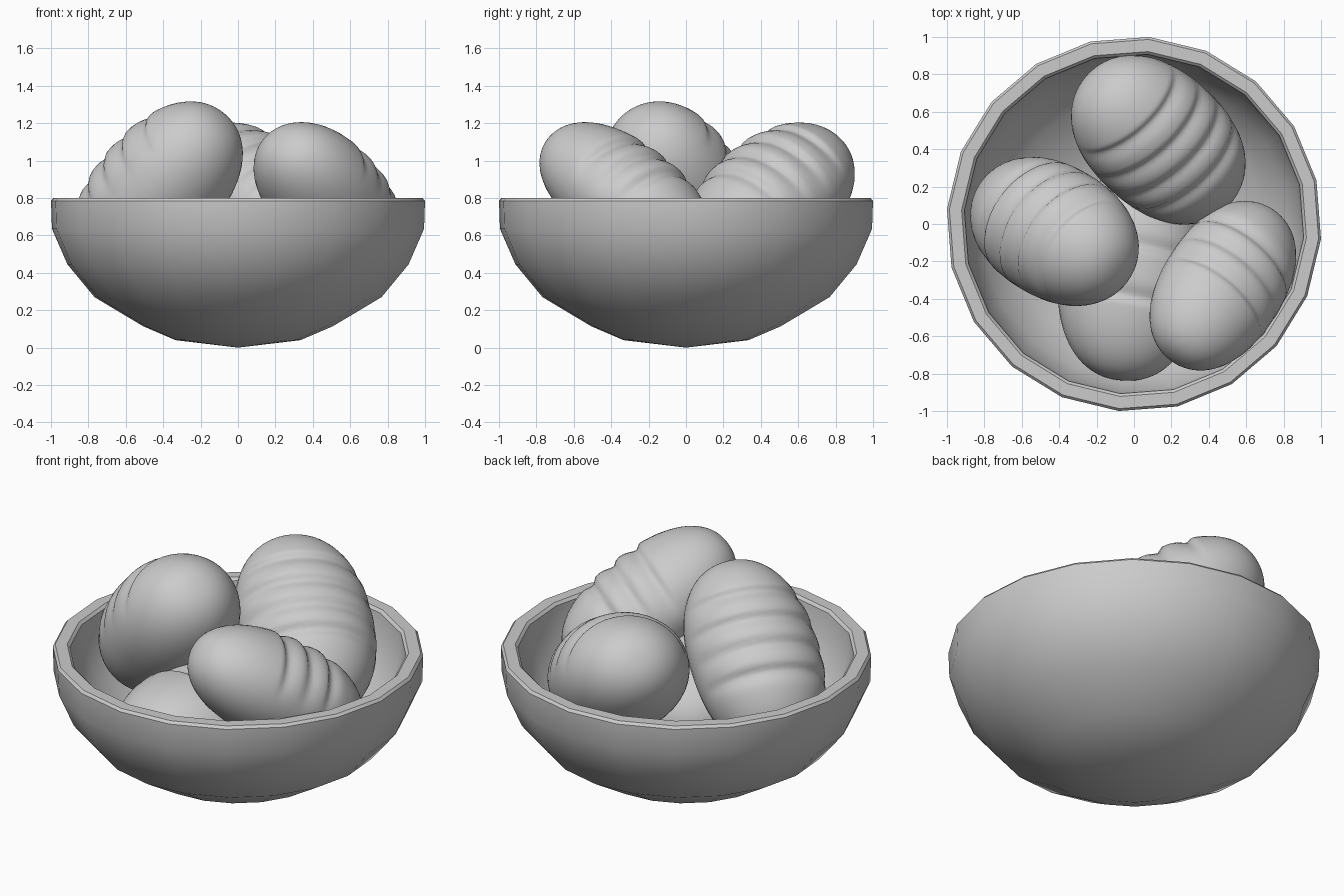
import bpy, bmesh
from math import sin, cos, pi, radians, exp
from mathutils import Vector, Matrix

if "Cube" in bpy.data.objects:
    bpy.data.objects.remove(bpy.data.objects["Cube"])


def finish(name, bm, angle):
    bmesh.ops.remove_doubles(bm, verts=bm.verts, dist=1e-5)
    bmesh.ops.recalc_face_normals(bm, faces=bm.faces)
    me = bpy.data.meshes.new(name)
    bm.to_mesh(me)
    bm.free()
    ob = bpy.data.objects.new(name, me)
    bpy.context.collection.objects.link(ob)
    bpy.ops.object.select_all(action='DESELECT')
    ob.select_set(True)
    bpy.context.view_layer.objects.active = ob
    bpy.ops.object.shade_smooth_by_angle(angle=radians(angle))
    return ob


def skin(bm, rings):
    # bridge successive closed rings of points with quads
    grid = [[bm.verts.new(p) for p in ring] for ring in rings]
    n = len(grid[0])
    for a, b in zip(grid, grid[1:]):
        for i in range(n):
            j = (i + 1) % n
            bm.faces.new((a[i], a[j], b[j], b[i]))


def bowl():
    # 20-sided turned profile: outside, rim, inside
    profile = [(0, 0), (.335, .04), (.51, .115), (.77, .27), (.915, .445), (.998, .635),
               (1.003, .785), (.99, .8), (.925, .8), (.91, .785), (.895, .64),
               (.825, .48), (.69, .32), (.46, .19), (.3, .13), (0, .1)]
    bm = bmesh.new()
    angles = [radians(-4.6 + 18 * k) for k in range(20)]
    skin(bm, [[(r * cos(a), r * sin(a), z) for a in angles] for r, z in profile])
    finish("bowl", bm, 28)


def loaf(name, centre, axis, length, width, height, scores, slant=.1):
    # rounded loaf along local x, with shallow slashes across its upper side
    X = Vector(axis).normalized()
    Y = Vector((0, 0, 1)).cross(X).normalized()
    frame = Matrix((X, Y, X.cross(Y))).transposed()
    e = 2 / 2.25
    rings = []
    for k in range(97):
        th = pi * k / 96
        c, s = cos(th), max(sin(th), 0)
        x = -length * (1 if c > 0 else -1) * abs(c) ** e
        r = s ** e if 0 < k < 96 else 0
        ring = []
        for m in range(40):
            ph = 2 * pi * m / 40
            y, z = r * width * sin(ph), r * height * cos(ph)
            mask = min(1, max(0, cos(ph) - .1) * 1.5)
            cut = 0
            for p in scores:
                d = x - p * length - slant * y
                # sharp step down, easing back up like an opened crust
                cut += .024 * exp(-(d / (.02 if d < 0 else .05)) ** 2)
            f = 1 - mask * cut / height
            ring.append(Vector(centre) + frame @ Vector((x, y * f, z * f)))
        rings.append(ring)
    bm = bmesh.new()
    skin(bm, rings)
    finish(name, bm, 50)


bowl()
# each loaf's axis points from its raised end to its scored lower end
cuts = (-.5, -.2, .08, .36)
loaf("back_loaf", (.13, .45, .79), (.30, -.27, -.24), .555, .37, .325, cuts)
loaf("left_loaf", (-.425, -.04, .85), (-.25, .15, -.28), .55, .355, .335, cuts)
loaf("right_loaf", (.475, -.33, .82), (.22, .34, -.25), .535, .325, .285, cuts[1:])
loaf("bottom_loaf", (-.02, -.28, .49), (.08, 1, -.12), .56, .385, .3, (-.25, .25))
